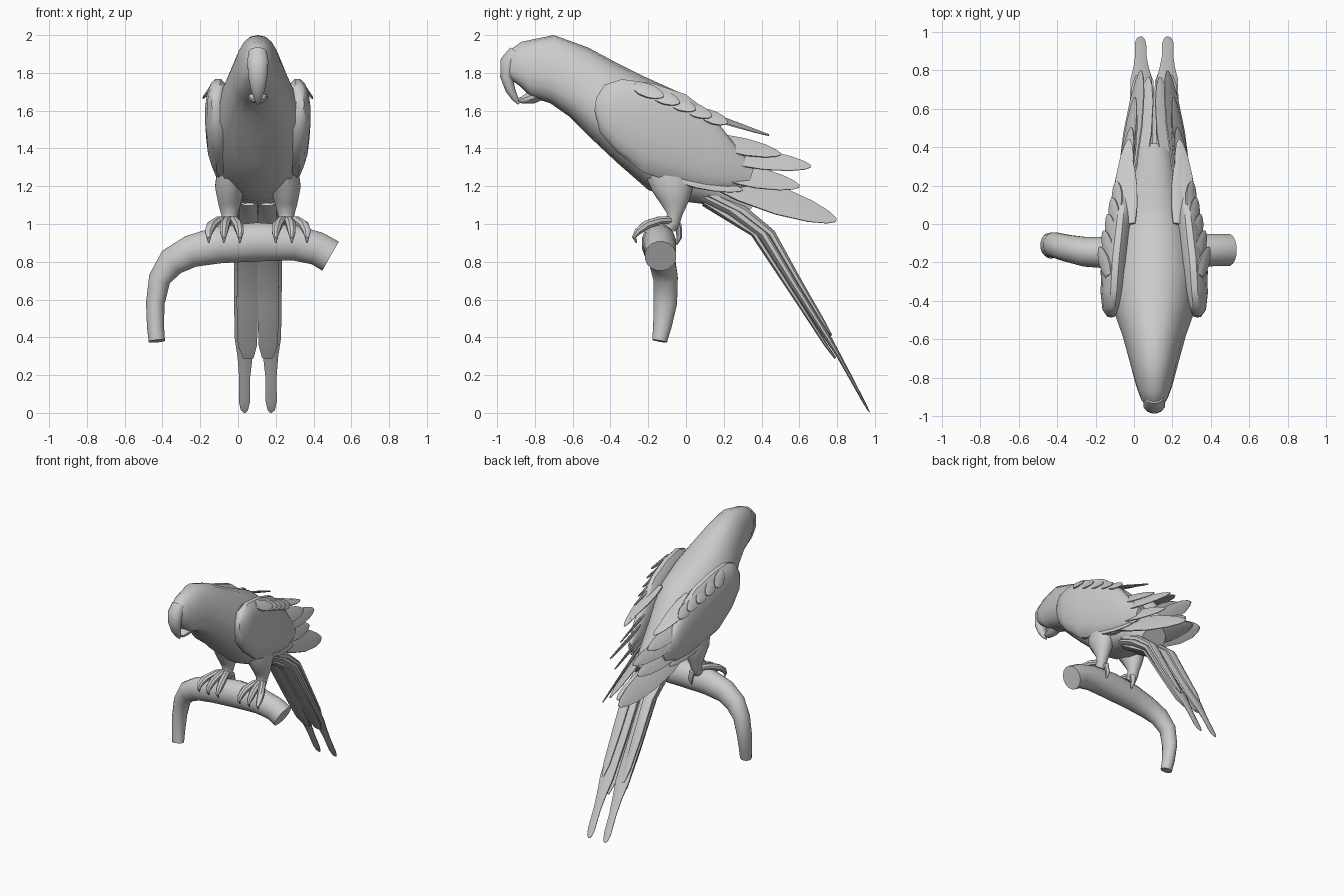
import bpy, bmesh, math
from mathutils import Vector as V

CX = 0.105  # the bird's own mid-plane


def loft(name, secs, n=14, power=1.0, taper=0.0, angle=40):
    """Skin through closed sections (centre, half-width vector, half-height vector)."""
    bm = bmesh.new()
    sp = lambda t: math.copysign(abs(t) ** power, t)
    rings = []
    for c, u, v in secs:
        ring = []
        for i in range(n):
            a = 2 * math.pi * (i + 0.5) / n
            h = sp(math.sin(a))
            ring.append(bm.verts.new(c + u * sp(math.cos(a)) * (1 - taper * h) + v * h))
        rings.append(ring)
    for r, q in zip(rings, rings[1:]):
        for i in range(n):
            j = (i + 1) % n
            bm.faces.new((r[i], r[j], q[j], q[i]))
    bm.faces.new(rings[0])
    bm.faces.new(rings[-1])
    bmesh.ops.recalc_face_normals(bm, faces=bm.faces)
    me = bpy.data.meshes.new(name)
    bm.to_mesh(me)
    bm.free()
    me.shade_smooth()
    me.set_sharp_from_angle(angle=math.radians(angle))
    ob = bpy.data.objects.new(name, me)
    bpy.context.collection.objects.link(ob)
    return ob


def slab(name, rows, s=1, **kw):
    """Sections from (top y, top z, bottom y, bottom z, x offset, half width)."""
    secs = []
    for ty, tz, by, bz, x, w in rows:
        top, bot = V((CX + s * x, ty, tz)), V((CX + s * x, by, bz))
        secs.append(((top + bot) / 2, V((w, 0, 0)), (top - bot) / 2))
    return loft(name, secs, **kw)


def tube(name, pts, wide=(1, 0, 0), **kw):
    """Sections along a path of (x, y, z, half width, half thickness)."""
    P = [V(p[:3]) for p in pts]
    secs = []
    for i, p in enumerate(pts):
        t = (P[min(i + 1, len(P) - 1)] - P[max(i - 1, 0)]).normalized()
        w = V(wide)
        w = (w - t * w.dot(t)).normalized()
        secs.append((P[i], w * p[3], t.cross(w) * p[4]))
    return loft(name, secs, **kw)


def feather(name, s, base, tip, half, wide, thick=0.012):
    """Flat pointed feather; x values are offsets from the mid-plane."""
    pts = []
    for f, k in ((0, .6), (.25, .95), (.55, 1), (.8, .75), (.94, .42), (1, .12)):
        q = V(base).lerp(V(tip), f)
        pts.append((CX + s * q.x, q.y, q.z, half * k, thick * (1.2 - .8 * f)))
    return tube(name, pts, (s * wide[0], wide[1], wide[2]), n=8)


# head and body in one skin, from forehead to rump
slab("body", [
    (-.965, 1.87, -.95, 1.78, 0, .035),
    (-.935, 1.92, -.88, 1.73, 0, .07),
    (-.87, 1.965, -.82, 1.67, 0, .092),
    (-.70, 2.0, -.72, 1.64, 0, .125),
    (-.52, 1.935, -.62, 1.57, 0, .16),
    (-.38, 1.86, -.52, 1.47, 0, .2),
    (-.22, 1.78, -.36, 1.32, 0, .235),
    (-.02, 1.69, -.2, 1.18, 0, .22),
    (.1, 1.58, -.02, 1.12, 0, .18),
    (.24, 1.38, .14, 1.1, 0, .14),
    (.42, 1.17, .3, 1.03, 0, .1)], n=18, power=.85, taper=.18)

# hooked upper beak and small lower beak
tube("upper_beak", [
    (CX, -.90, 1.91, .05, .04), (CX, -.94, 1.86, .058, .045),
    (CX, -.95, 1.78, .052, .035), (CX, -.93, 1.71, .038, .027),
    (CX, -.905, 1.665, .022, .018), (CX, -.885, 1.635, .006, .006)], n=12)
tube("lower_beak", [
    (CX, -.77, 1.70, .06, .045), (CX, -.82, 1.67, .05, .035),
    (CX, -.87, 1.655, .03, .018), (CX, -.89, 1.66, .012, .008)], n=10)

for s, side in ((-1, "left"), (1, "right")):
    # folded wing
    slab(side + "_wing", [
        (-.475, 1.67, -.485, 1.6, .225, .02),
        (-.43, 1.74, -.455, 1.48, .215, .055),
        (-.34, 1.77, -.37, 1.38, .21, .07),
        (-.18, 1.75, -.23, 1.27, .2, .075),
        (0, 1.69, -.06, 1.215, .18, .07),
        (.14, 1.58, .1, 1.18, .165, .06),
        (.26, 1.42, .22, 1.18, .155, .045),
        (.36, 1.3, .33, 1.2, .14, .02)], s, n=16, power=.9)

    # long flight feathers: base, tip, half width, width direction
    for k, (b, t, h, w) in enumerate([
            ((.18, .02, 1.6), (.13, .44, 1.47), .05, (1, 0, -.25)),
            ((.12, .0, 1.62), (.13, .36, 1.5), .04, (1, 0, -.25)),
            ((.17, .1, 1.45), (.12, .5, 1.37), .06, (.6, 0, -.8)),
            ((.17, .12, 1.38), (.1, .66, 1.305), .065, (.5, 0, -.85)),
            ((.17, .1, 1.3), (.1, .6, 1.2), .07, (.5, 0, -.85)),
            ((.16, .12, 1.25), (.07, .795, 1.02), .095, (.45, .2, -.9)),
            ((.12, .12, 1.22), (.03, .76, 1.05), .075, (.8, .1, -.6)),
            ((.2, -.02, 1.23), (.17, .3, 1.18), .035, (.4, 0, -.9))]):
        feather(f"{side}_flight_feather_{k + 1}", s, b, t, h, w)

    # ruffled covert feathers on the upper wing edge
    for k in range(5):
        y = -.27 + .085 * k
        z = 1.73 - .035 * k
        feather(f"{side}_covert_{k + 1}", s, (.235 - .012 * k, y, z),
                (.285 - .022 * k, y + .15, z - .055), .045, (.6, 0, -.8), .014)

    # long tail feather with narrow tip, plus two shorter ones around it
    x = CX + s * .068
    tube(side + "_long_tail_feather", [
        (x, .06, 1.17, .055, .04), (x, .24, 1.08, .06, .04),
        (x, .41, .95, .063, .035), (x, .58, .67, .062, .025),
        (x, .75, .40, .058, .018), (x, .81, .30, .042, .012),
        (x + s * .002, .87, .19, .031, .01), (x + s * .003, .94, .06, .031, .007),
        (x + s * .003, .965, .015, .02, .004), (x, .974, 0.001, .006, .001)], n=10)
    x = CX + s * .09
    tube(side + "_outer_tail_feather", [
        (x, .1, 1.17, .04, .03), (x, .3, 1.07, .042, .03),
        (x, .45, .95, .042, .025), (x, .6, .69, .038, .018),
        (x, .72, .49, .028, .013), (x, .77, .41, .008, .005)], n=8)
    tube(side + "_under_tail_feather", [
        (CX + s * .05, .1, 1.12, .05, .03), (CX + s * .05, .36, .95, .06, .02),
        (CX + s * .055, .6, .58, .062, .014), (CX + s * .055, .74, .36, .055, .01),
        (CX + s * .05, .79, .29, .03, .006)], n=8)

    # feathered thigh and shank
    x = CX + s * .15
    tube(side + "_leg", [
        (x - s * .02, -.08, 1.27, .09, .14), (x, -.07, 1.19, .08, .115),
        (x, -.06, 1.11, .062, .075), (x, -.06, 1.05, .045, .042),
        (x, -.07, 1.01, .04, .04), (x, -.09, .98, .035, .04)], n=12)

    # toes gripping the branch, each ending in a claw
    for k, dx in enumerate((-.055, .03, .11)):
        d = s * dx
        tube(f"{side}_front_toe_{k + 1}", [
            (x, -.06, 1.02, .026, .022), (x + d * .5, -.14, 1.02, .026, .022),
            (x + d * .85, -.21, .995, .027, .025), (x + d, -.255, .96, .022, .02),
            (x + d, -.275, .93, .013, .012), (x + d, -.262, .90, .004, .004)], n=8)
    tube(side + "_back_toe", [
        (x, -.09, 1.01, .025, .02), (x - s * .02, -.04, .99, .025, .02),
        (x - s * .03, -.035, .93, .018, .016), (x - s * .03, -.05, .89, .005, .005)], n=8)

# perch: bent branch with cut ends
tube("branch", [
    (.49, -.135, .83, .085, .09), (.42, -.135, .87, .085, .09),
    (.3, -.14, .9, .088, .095), (.1, -.145, .905, .09, .105),
    (-.1, -.15, .89, .085, .1), (-.25, -.145, .855, .078, .087),
    (-.35, -.125, .8, .07, .078), (-.415, -.108, .71, .066, .06),
    (-.438, -.11, .58, .064, .05), (-.437, -.125, .46, .05, .046),
    (-.43, -.14, .38, .04, .044)], (0, 1, 0), n=16)
